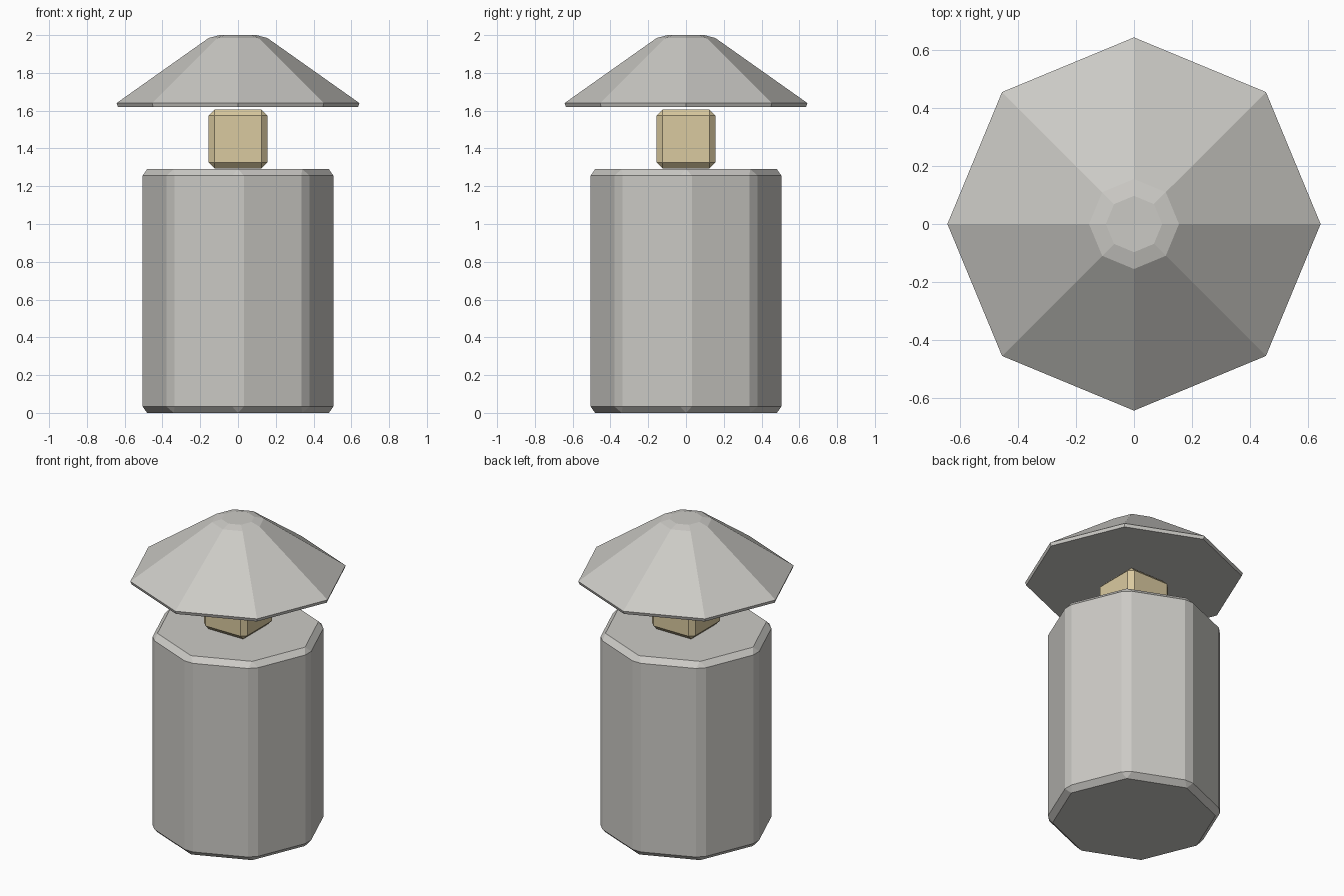
import bpy, bmesh
from math import cos, sin, pi

cube = bpy.data.objects.get("Cube")
if cube:
    bpy.data.objects.remove(cube)


def material(name, color):
    m = bpy.data.materials.new(name)
    m.use_nodes = True
    m.diffuse_color = color
    m.node_tree.nodes["Principled BSDF"].inputs["Base Color"].default_value = color
    return m


grey = material("warm grey", (0.60, 0.59, 0.56, 1))
tan = material("tan", (0.70, 0.59, 0.35, 1))


def add_part(name, bm, mat, bevel=0):
    bmesh.ops.recalc_face_normals(bm, faces=bm.faces)
    mesh = bpy.data.meshes.new(name)
    bm.to_mesh(mesh)
    bm.free()
    mesh.materials.append(mat)
    ob = bpy.data.objects.new(name, mesh)
    bpy.context.collection.objects.link(ob)
    if bevel:
        mod = ob.modifiers.new("chamfer", "BEVEL")
        mod.width = bevel
        mod.segments = 1
        mod.limit_method = "ANGLE"
    return ob


def octagon_solid(profile):
    """Stack of eight-sided rings from (radius, height) pairs, capped."""
    bm = bmesh.new()
    rings = [[bm.verts.new((r * cos(i * pi / 4), r * sin(i * pi / 4), z))
              for i in range(8)] for r, z in profile]
    for low, high in zip(rings, rings[1:]):
        for i in range(8):
            j = (i + 1) % 8
            bm.faces.new((low[i], low[j], high[j], high[i]))
    bm.faces.new(rings[0][::-1])
    bm.faces.new(rings[-1])
    return bm


# Chamfered octagonal body
add_part("body", octagon_solid([(0.517, 0), (0.517, 1.29)]), grey, 0.033)

# Chamfered square neck block
neck = bmesh.new()
bmesh.ops.create_cube(neck, size=0.31)
bmesh.ops.translate(neck, verts=neck.verts, vec=(0, 0, 1.45))
add_part("neck_block", neck, tan, 0.03)

# Wide conical cap with a thin rim and a blunt tip
add_part("conical_cap", octagon_solid(
    [(0.636, 1.62), (0.643, 1.64), (0.155, 1.985), (0.097, 2.0)]), grey)
